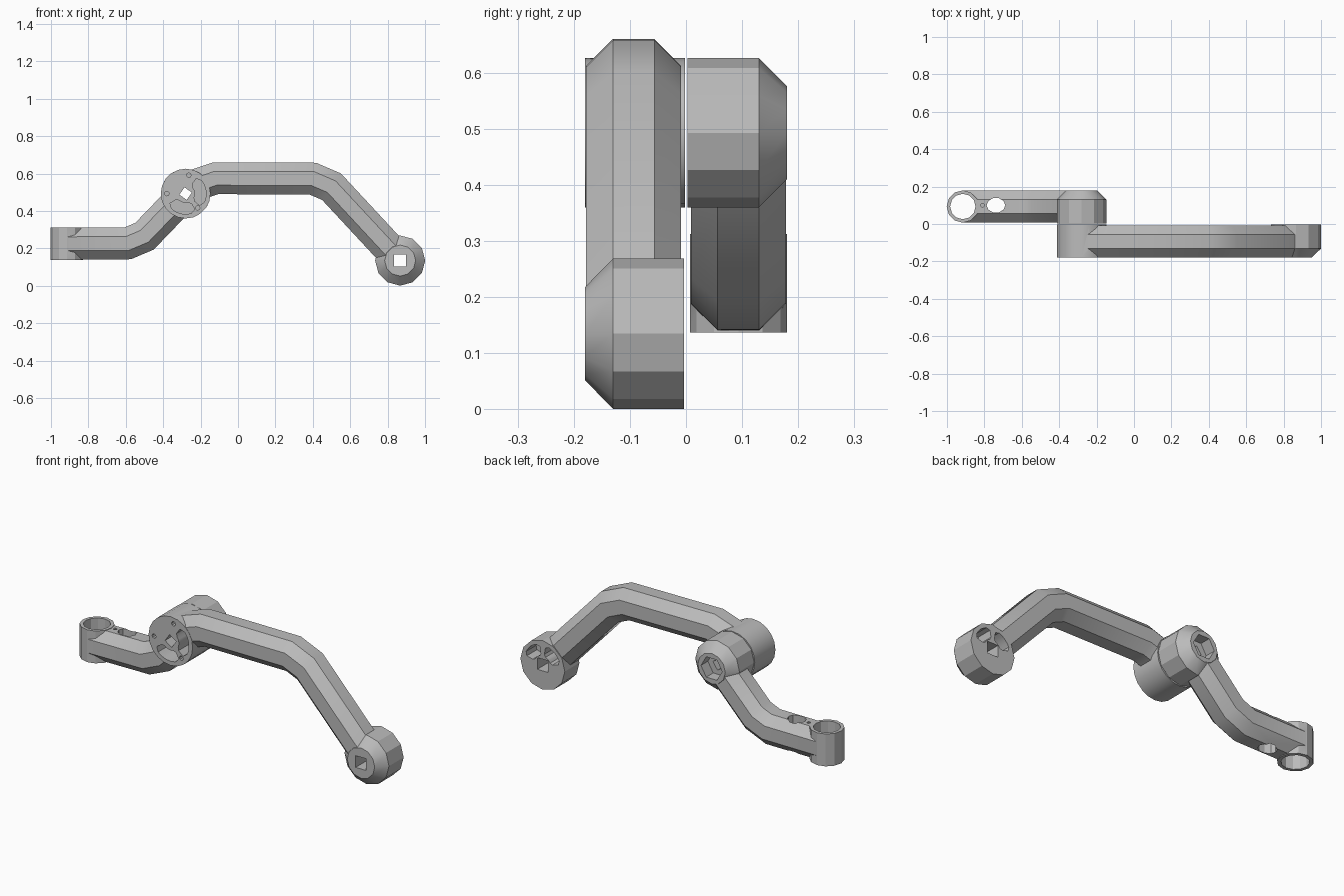
import bpy
import bmesh
from math import cos, sin, radians, pi
from mathutils import Vector

if "Cube" in bpy.data.objects:
    bpy.data.objects.remove(bpy.data.objects["Cube"], do_unlink=True)

grey = bpy.data.materials.new("plain grey")
grey.use_nodes = True
grey.diffuse_color = (0.5, 0.5, 0.5, 1)
grey.node_tree.nodes["Principled BSDF"].inputs["Base Color"].default_value = (0.5, 0.5, 0.5, 1)


def loft(name, rings):
    """Skin a list of matching closed rings and cap both ends."""
    bm = bmesh.new()
    loops = [[bm.verts.new(p) for p in ring] for ring in rings]
    n = len(loops[0])
    for a, b in zip(loops, loops[1:]):
        for i in range(n):
            j = (i + 1) % n
            bm.faces.new((a[i], a[j], b[j], b[i]))
    bm.faces.new(loops[0])
    bm.faces.new(loops[-1])
    bmesh.ops.recalc_face_normals(bm, faces=bm.faces)
    mesh = bpy.data.meshes.new(name)
    bm.to_mesh(mesh)
    bm.free()
    mesh.materials.append(grey)
    obj = bpy.data.objects.new(name, mesh)
    bpy.context.collection.objects.link(obj)
    return obj


def hub(name, x, z, steps, sides=12, turn=0):
    """Turned part along y; steps are (y, radius)."""
    angles = [2 * pi * i / sides + radians(turn) for i in range(sides)]
    return loft(name, [[(x + r * cos(a), y, z + r * sin(a)) for a in angles] for y, r in steps])


def post(name, x, y, z0, z1, r, sides=12, stretch=1):
    """Upright prism along z."""
    angles = [2 * pi * i / sides for i in range(sides)]
    return loft(name, [[(x + r * stretch * cos(a), y + r * sin(a), z) for a in angles]
                       for z in (z0, z1)])


def kidney(x, z, y0, y1, start, end, r=0.08, half=0.03):
    """Curved slot cutter around a pivot."""
    angles = [radians(start + (end - start) * i / 6) for i in range(7)]
    outline = [(r + half * (0.6 if i in (0, 6) else 1), a) for i, a in enumerate(angles)]
    outline += [(r - half * (0.6 if i in (0, 6) else 1), a) for i, a in reversed(list(enumerate(angles)))]
    return loft("slot_cutter", [[(x + q * cos(a), y, z + q * sin(a)) for q, a in outline]
                                for y in (y0, y1)])


def beam(name, path, y, half=0.085, flat=0.037):
    """Chamfered bar swept along an x-z path with mitred bends."""
    section = [(flat, half), (half, flat), (half, -flat), (flat, -half),
               (-flat, -half), (-half, -flat), (-half, flat), (-flat, half)]
    pts = [Vector((x, 0, z)) for x, z in path]
    dirs = [(b - a).normalized() for a, b in zip(pts, pts[1:])]
    rings = []
    for i, p in enumerate(pts):
        before, after = dirs[max(i - 1, 0)], dirs[min(i, len(dirs) - 1)]
        t = (before + after).normalized()
        up = Vector((-t.z, 0, t.x)) / t.dot(before)
        rings.append([p + up * u + Vector((0, y + v, 0)) for v, u in section])
    return loft(name, rings)


def combine(obj, others, operation):
    for other in others:
        mod = obj.modifiers.new("join", "BOOLEAN")
        mod.operation, mod.solver, mod.object = operation, "EXACT", other
    bpy.context.view_layer.update()
    graph = bpy.context.evaluated_depsgraph_get()
    mesh = bpy.data.meshes.new_from_object(obj.evaluated_get(graph))
    obj.modifiers.clear()
    obj.data = mesh
    for other in others:
        bpy.data.objects.remove(other, do_unlink=True)


def finish(obj):
    obj.data.shade_smooth()
    obj.data.set_sharp_from_angle(angle=radians(28))


PX, PZ = -0.28, 0.493    # shared elbow pivot
EX, EZ = 0.867, 0.135    # far end pivot

# Front arm: bent bar, flat elbow disc and chamfered end hub
front_arm = beam("front_arm", [(-0.29, 0.518), (-0.12, 0.575), (0.4, 0.573),
                               (0.5, 0.53), (EX, EZ)], -0.0935)
combine(front_arm, [
    hub("elbow_disc", PX, PZ, [(-0.18, 0.133), (-0.002, 0.133)], 20),
    hub("end_hub", EX, EZ, [(-0.18, 0.083), (-0.13, 0.134), (-0.004, 0.134)]),
], "UNION")

# Drive sockets, screw holes and curved slots of the front arm
cutters = [
    hub("cutter", PX, PZ, [(-0.3, 0.034), (0.1, 0.034)], 4, 10),
    hub("cutter", EX, EZ, [(-0.3, 0.045), (0.1, 0.045)], 4, 45),
    kidney(PX, PZ, -0.3, -0.06, -40, 55),
    kidney(PX, PZ, -0.3, -0.06, 212, 300),
    kidney(EX, EZ, -0.09, 0.1, 15, 80),
    kidney(EX, EZ, -0.09, 0.1, 100, 165),
]
for angle in (80, 180, 310):
    a = radians(angle)
    cutters.append(hub("cutter", PX + 0.1 * cos(a), PZ + 0.1 * sin(a),
                       [(-0.3, 0.012), (-0.1, 0.012)], 8))
combine(front_arm, cutters, "DIFFERENCE")
finish(front_arm)

# Rear arm: bent bar, chamfered elbow hub and upright ring
rear_arm = beam("rear_arm", [(-0.915, 0.225), (-0.59, 0.227), (-0.5, 0.265),
                             (PX, PZ)], 0.0935)
combine(rear_arm, [
    hub("elbow_hub", PX, PZ, [(0.003, 0.133), (0.13, 0.133), (0.18, 0.083)]),
    post("end_ring", -0.915, 0.0935, 0.137, 0.313, 0.0865),
], "UNION")

# Bore, oval opening, pin hole and hexagonal socket of the rear arm
combine(rear_arm, [
    post("cutter", -0.915, 0.0935, 0, 0.5, 0.068),
    post("cutter", -0.738, 0.1, 0, 0.5, 0.04, 10, 1.25),
    post("cutter", -0.81, 0.1, 0.2, 0.5, 0.01, 6),
    hub("cutter", PX, PZ, [(-0.1, 0.034), (0.3, 0.034)], 4, 10),
    hub("cutter", PX, PZ, [(0.12, 0.064), (0.3, 0.064)], 6),
], "DIFFERENCE")
finish(rear_arm)
